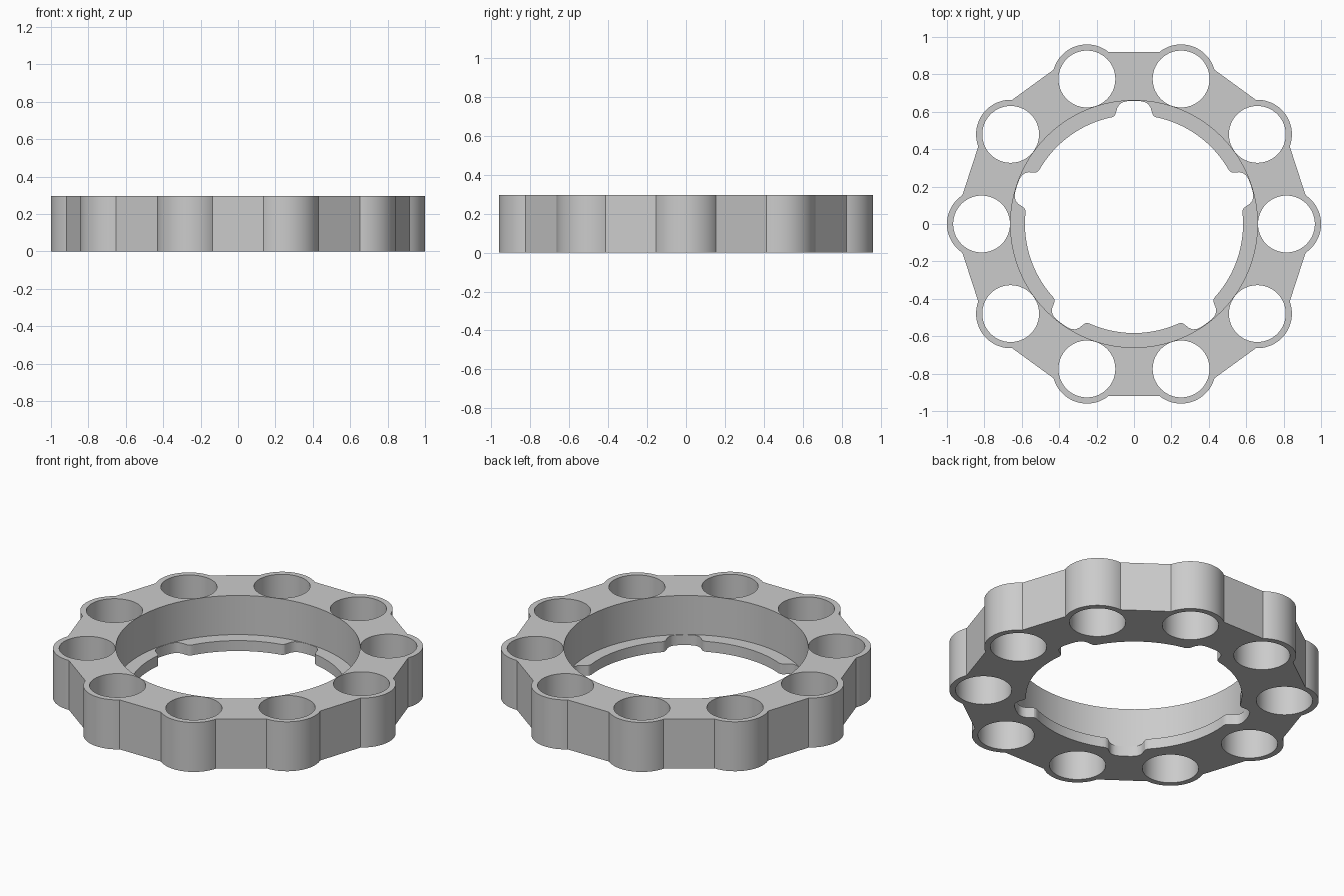
import bpy
import bmesh
from math import sin, cos, pi, radians, acos, sqrt
from mathutils import Matrix, Vector

old = bpy.data.objects.get("Cube")
if old:
    bpy.data.objects.remove(old, do_unlink=True)

HEIGHT, LIP_TOP = 0.295, 0.062
LOBES, PITCH, LOBE_R, HOLE_R = 10, 0.815, 0.185, 0.152
FLAT, BORE_R, LIP_R = 0.92, 0.660, 0.583
NOTCHES = 5


def arc(radius, start, end, count, centre=(0, 0)):
    """Points on an arc, both ends included."""
    return [Vector((centre[0] + radius * cos(start + (end - start) * i / count),
                    centre[1] + radius * sin(start + (end - start) * i / count)))
            for i in range(count + 1)]


def circle(radius, count, centre=(0, 0)):
    return arc(radius, 0, 2 * pi, count, centre)[:-1]


def lobe_centre(k):
    a = 2 * pi * k / LOBES
    return PITCH * cos(a), PITCH * sin(a)


# Outer outline: round lobes joined by straight flats
half = pi / LOBES
sweep = half + acos((FLAT - PITCH * cos(half)) / LOBE_R)
outer = []
for k in range(LOBES):
    a = 2 * pi * k / LOBES
    outer += arc(LOBE_R, a - sweep, a + sweep, 28, lobe_centre(k))

# Lip outline: inner circle broken by round-cornered notches
side = [(0.108, 0.576), (0.101, 0.583), (0.096, 0.597), (0.089, 0.622),
        (0.077, 0.640), (0.060, 0.651), (0.034, 0.657)]
notch = [Vector(p) for p in side] + [Vector((0, 0.658))]
notch += [Vector((-x, y)) for x, y in reversed(side)]
edge = radians(11.6)
step = 2 * pi / NOTCHES
lip = []
for k in range(NOTCHES):
    turn = Matrix.Rotation(k * step, 2)
    lip += [turn @ p for p in notch]
    mid = pi / 2 + k * step
    lip += arc(LIP_R, mid + edge, mid + step - edge, 26)

bm = bmesh.new()


def ring(points, z):
    """A closed loop of edges at one height."""
    verts = [bm.verts.new((p.x, p.y, z)) for p in points]
    for i, v in enumerate(verts):
        bm.edges.new((v, verts[(i + 1) % len(verts)]))
    return verts


def wall(low, high):
    for i in range(len(low)):
        j = (i + 1) % len(low)
        bm.faces.new((low[i], low[j], high[j], high[i]))


def cap(rings, up):
    """Flat face bounded by several rings."""
    edges = [bm.edges.get((r[i], r[(i + 1) % len(r)]))
             for r in rings for i in range(len(r))]
    bmesh.ops.triangle_fill(bm, edges=edges, use_beauty=True,
                            use_dissolve=False, normal=(0, 0, up))


outer_low, outer_high = ring(outer, 0), ring(outer, HEIGHT)
bore_low, bore_high = ring(circle(BORE_R, 160), LIP_TOP), ring(circle(BORE_R, 160), HEIGHT)
lip_low, lip_high = ring(lip, 0), ring(lip, LIP_TOP)
holes = [circle(HOLE_R, 56, lobe_centre(k)) for k in range(LOBES)]
holes_low = [ring(h, 0) for h in holes]
holes_high = [ring(h, HEIGHT) for h in holes]

# Top, underside and the ledge of the lip
cap([outer_high, bore_high] + holes_high, 1)
cap([outer_low, lip_low] + holes_low, -1)
cap([bore_low, lip_high], 1)

# Upright walls
wall(outer_low, outer_high)
wall(bore_low, bore_high)
wall(lip_low, lip_high)
for low, high in zip(holes_low, holes_high):
    wall(low, high)
bmesh.ops.recalc_face_normals(bm, faces=bm.faces[:])

mesh = bpy.data.meshes.new("lobed_ring")
bm.to_mesh(mesh)
bm.free()
body = bpy.data.objects.new("lobed_ring", mesh)
bpy.context.collection.objects.link(body)

# Single grey material
grey = bpy.data.materials.new("plain_grey")
grey.use_nodes = True
colour = (0.6, 0.6, 0.6, 1)
grey.diffuse_color = colour
grey.node_tree.nodes["Principled BSDF"].inputs["Base Color"].default_value = colour
mesh.materials.append(grey)

bpy.context.view_layer.objects.active = body
body.select_set(True)
bpy.ops.object.shade_smooth_by_angle(angle=radians(25))
